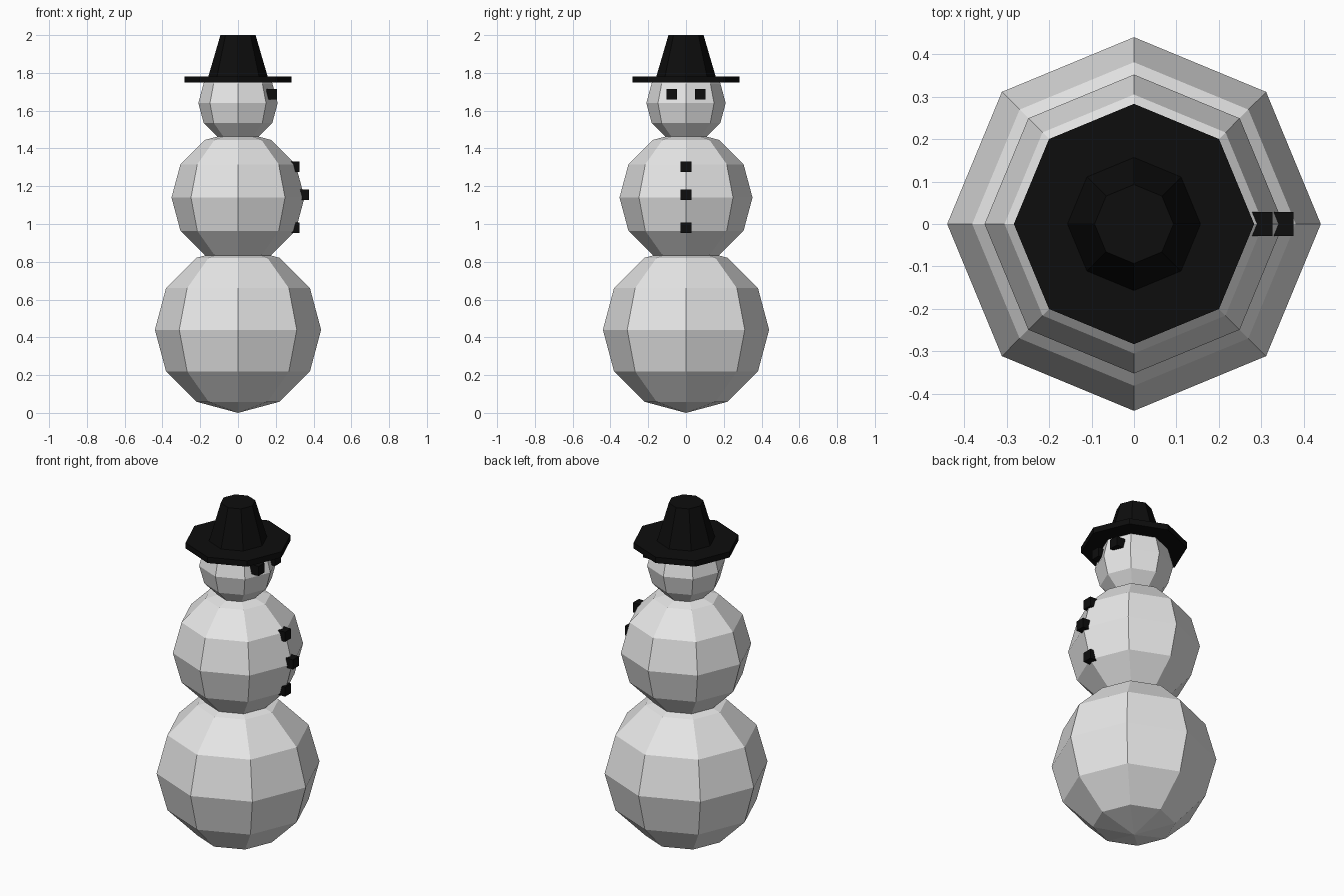
import bpy

if "Cube" in bpy.data.objects:
    bpy.data.objects.remove(bpy.data.objects["Cube"])


def material(name, rgb):
    m = bpy.data.materials.new(name)
    m.diffuse_color = (*rgb, 1.0)
    m.use_nodes = True
    m.node_tree.nodes["Principled BSDF"].inputs["Base Color"].default_value = m.diffuse_color
    return m


SNOW = material("snow_white", (0.8, 0.8, 0.8))
BLACK = material("coal_black", (0.004, 0.004, 0.004))


def finish(name, mat):
    ob = bpy.context.object
    ob.name = name
    ob.data.materials.append(mat)
    return ob


def ball(name, radius, z):
    bpy.ops.mesh.primitive_uv_sphere_add(segments=8, ring_count=6,
                                         radius=radius, location=(0, 0, z))
    return finish(name, SNOW)


def frustum(name, r_bottom, r_top, z0, z1):
    bpy.ops.mesh.primitive_cone_add(vertices=8, radius1=r_bottom, radius2=r_top,
                                    depth=z1 - z0, location=(0, 0, (z0 + z1) / 2))
    return finish(name, BLACK)


def coal(name, x, y, z):
    bpy.ops.mesh.primitive_cube_add(size=0.056, location=(x, y, z))
    return finish(name, BLACK)


# Stacked snowballs
ball("lower_body", 0.44, 0.44)
ball("upper_body", 0.352, 1.14)
ball("head", 0.21, 1.64)

# Hat
frustum("hat_brim", 0.283, 0.283, 1.748, 1.782)
frustum("hat_crown", 0.157, 0.093, 1.781, 2.0)

# Coal eyes, looking along +x
for side, y in (("right", -0.076), ("left", 0.076)):
    coal(side + "_eye", 0.178, y, 1.686)

# Coal buttons
for i, (x, z) in enumerate(((0.298, 1.303), (0.348, 1.154), (0.298, 0.981))):
    coal("button_%d" % (i + 1), x, 0, z)
